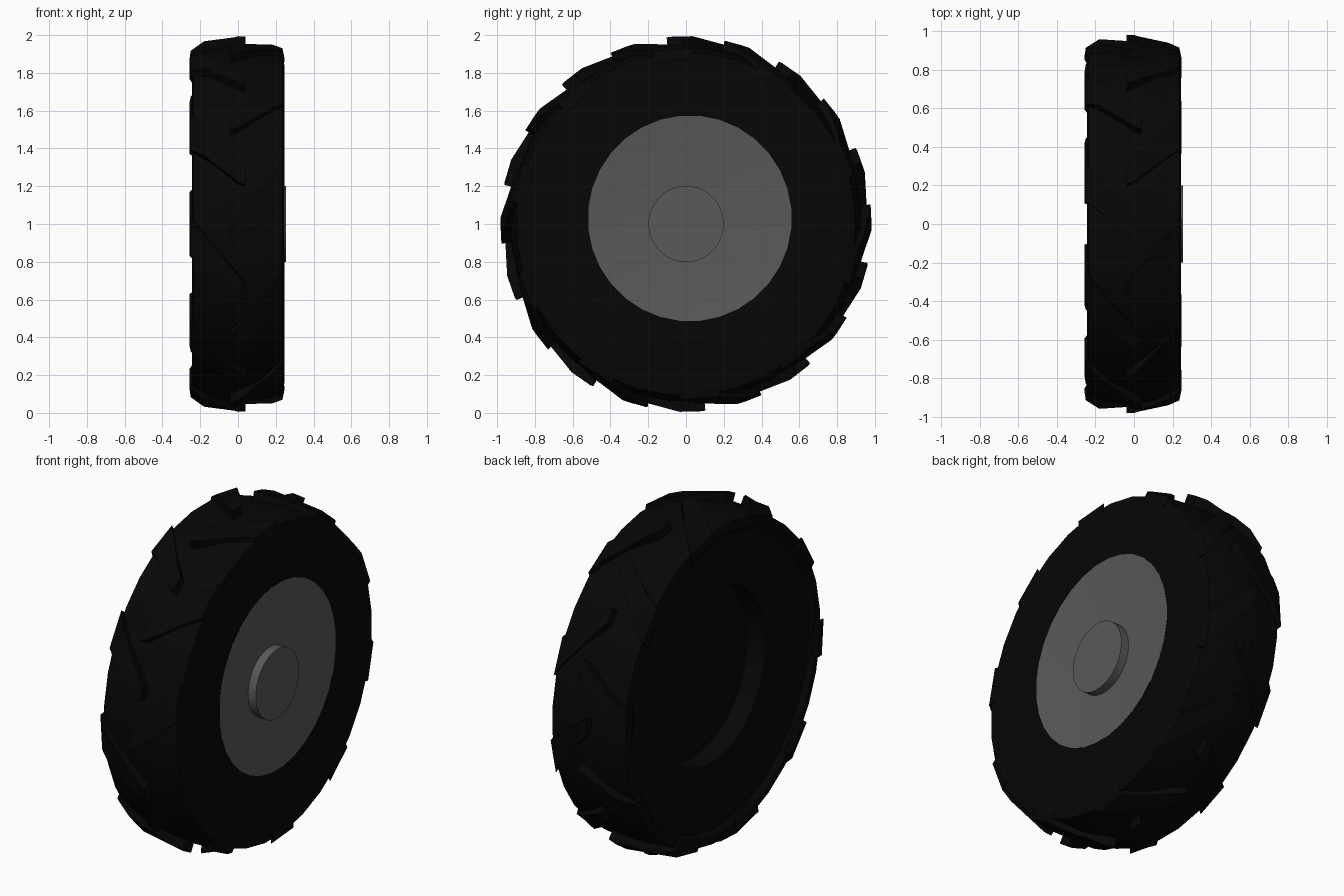
import bpy, bmesh
from math import cos, sin, tau, radians

if "Cube" in bpy.data.objects:
    bpy.data.objects.remove(bpy.data.objects["Cube"])

CZ = 1.0


def material(name, v):
    m = bpy.data.materials.new(name)
    m.diffuse_color = (v, v, v, 1)
    m.use_nodes = True
    m.node_tree.nodes["Principled BSDF"].inputs["Base Color"].default_value = m.diffuse_color
    return m


rubber = material("rubber", 0.002)
steel = material("steel", 0.1)


def polar(r, x, a, off=0):
    # wheel axis runs along x; the bore sits slightly off-centre
    return (x, 0.02 * off + r * cos(a), CZ + 0.03 * off + 1.01 * r * sin(a))


def finish(bm, name, mat, smooth=True):
    bmesh.ops.recalc_face_normals(bm, faces=bm.faces)
    me = bpy.data.meshes.new(name)
    bm.to_mesh(me)
    bm.free()
    ob = bpy.data.objects.new(name, me)
    bpy.context.collection.objects.link(ob)
    me.materials.append(mat)
    if smooth:
        bpy.ops.object.select_all(action='DESELECT')
        ob.select_set(True)
        bpy.context.view_layer.objects.active = ob
        bpy.ops.object.shade_smooth_by_angle(angle=radians(30))
    return ob


def lathe(name, profile, mat, n=32):
    bm = bmesh.new()
    rings = [[bm.verts.new(polar(r, x, tau * (i + 0.5) / n, o)) for i in range(n)]
             for r, x, o in profile]
    for p, q in zip(rings, rings[1:]):
        for i in range(n):
            j = (i + 1) % n
            bm.faces.new((p[i], p[j], q[j], q[i]))
    bm.faces.new(rings[-1])
    return finish(bm, name, mat)


# tyre carcass: right sidewall, tread, left sidewall, open bore with floor
lathe("tyre", [(0.54, 0.24, 1), (0.84, 0.245, 0), (0.90, 0.235, 0),
               (0.927, 0.12, 0), (0.932, 0, 0), (0.927, -0.12, 0),
               (0.905, -0.235, 0), (0.86, -0.243, 0), (0.83, -0.215, 0),
               (0.50, -0.18, 1), (0.50, -0.06, 1)], rubber)

# dished rim
lathe("rim", [(0.54, 0.241, 1), (0.21, 0.205, 0)], steel)

# hub
lathe("hub", [(0.2, 0.19, 0), (0.2, 0.255, 0)], steel)

# tread lugs: sections (x, top radius, base radius, start angle, end angle)
LEFT = [(-0.04, 0.982, 0.90, 0, -5),
        (0.00, 0.985, 0.90, -1, -8),
        (0.18, 0.96, 0.88, -10, -21),
        (0.25, 0.915, 0.84, -13, -26),
        (0.257, 0.87, 0.83, -13, -26)]
RIGHT = [(-0.04, 0.982, 0.90, 0, -5),
         (0.00, 0.982, 0.90, -1, -8),
         (0.18, 0.942, 0.88, -10, -21),
         (0.235, 0.922, 0.84, -13, -26),
         (0.246, 0.87, 0.83, -13, -26)]


def add_lug(bm, sections, side, tip):
    rows = []
    for x, top, base, a0, a1 in sections:
        a0, a1 = radians(tip + a0), radians(tip + a1)
        bx = min(x, 0.235)
        pts = [polar(base, bx * side, a0), polar(top, x * side, a0),
               polar(top, x * side, a1), polar(base, bx * side, a1)]
        rows.append([bm.verts.new(p) for p in pts])
    for p, q in zip(rows, rows[1:]):
        for i in range(4):
            j = (i + 1) % 4
            bm.faces.new((p[i], p[j], q[j], q[i]))
    bm.faces.new(rows[0])
    bm.faces.new(rows[-1])


# alternating left and right lugs, ten each
for side, start, sections, name in ((-1, 60, LEFT, "left_lugs"),
                                    (1, 42, RIGHT, "right_lugs")):
    bm = bmesh.new()
    for k in range(10):
        add_lug(bm, sections, side, start + 36 * k)
    finish(bm, name, rubber, smooth=False)
